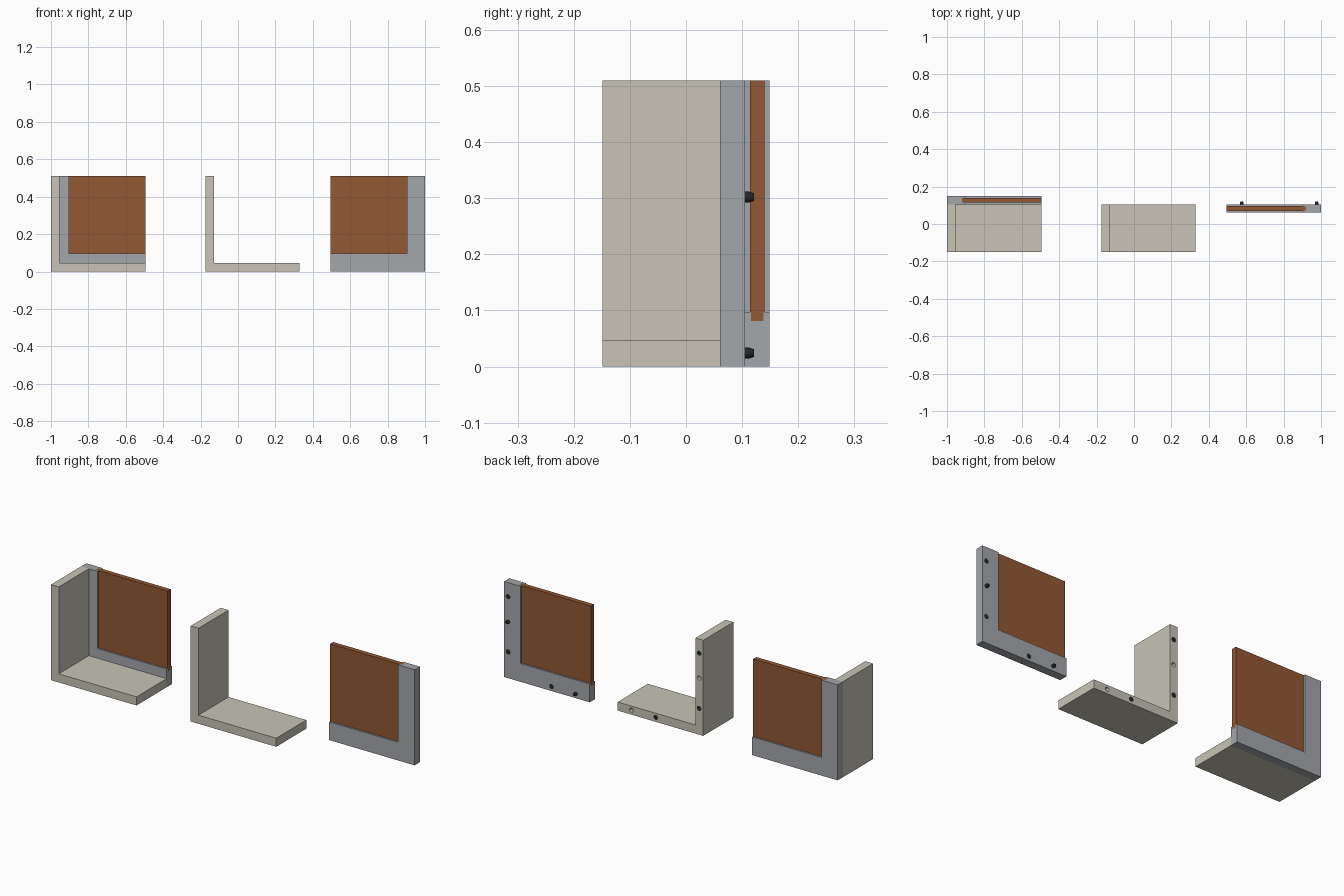
import bpy, bmesh, math
from mathutils import Matrix, Vector

cube = bpy.data.objects.get("Cube")
if cube:
    bpy.data.objects.remove(cube, do_unlink=True)


def material(name, rgb, rough=0.6):
    m = bpy.data.materials.new(name)
    m.use_nodes = True
    m.diffuse_color = (*rgb, 1)
    bsdf = m.node_tree.nodes["Principled BSDF"]
    bsdf.inputs["Base Color"].default_value = (*rgb, 1)
    bsdf.inputs["Roughness"].default_value = rough
    return m


BEIGE = material("beige", (0.58, 0.55, 0.47))
GREY = material("grey", (0.37, 0.385, 0.41))
BROWN = material("brown", (0.29, 0.098, 0.034))
BLACK = material("black", (0.02, 0.02, 0.022))

LENGTH, HEIGHT = 0.505, 0.51
BACK = 0.105            # joint plane between casing and frame
THICK = 0.044           # frame thickness
STILE = RAIL = 0.097    # visible frame width
TONGUE = 0.016
WALL = 0.046            # casing wall thickness


def finish(name, bm, mat):
    bmesh.ops.recalc_face_normals(bm, faces=bm.faces)
    mesh = bpy.data.meshes.new(name)
    bm.to_mesh(mesh)
    bm.free()
    if mat:
        mesh.materials.append(mat)
    ob = bpy.data.objects.new(name, mesh)
    bpy.context.collection.objects.link(ob)
    return ob


def add_prism(bm, points, y0, y1):
    """Extrude an x-z outline along y."""
    face = bm.faces.new([bm.verts.new((x, y0, z)) for x, z in points])
    ext = bmesh.ops.extrude_face_region(bm, geom=[face])["geom"]
    bmesh.ops.translate(bm, vec=(0, y1 - y0, 0),
                        verts=[v for v in ext if isinstance(v, bmesh.types.BMVert)])


def rect(x0, x1, z0, z1):
    return [(x0, z0), (x1, z0), (x1, z1), (x0, z1)]


def ell(x, side, inset, width):
    """L outline: upright at x, foot running towards side."""
    a, b, c = x + side * inset, x + side * (inset + width), x + side * LENGTH
    return [(a, inset), (c, inset), (c, inset + width), (b, inset + width),
            (b, HEIGHT), (a, HEIGHT)]


def pin(name, x, z, y0, y1, radius, mat, tip=None):
    bm = bmesh.new()
    turn = Matrix.Translation(Vector((x, (y0 + y1) / 2, z))) @ Matrix.Rotation(-math.pi / 2, 4, "X")
    bmesh.ops.create_cone(bm, cap_ends=True, segments=24, radius1=radius,
                          radius2=tip or radius, depth=y1 - y0, matrix=turn)
    ob = finish(name, bm, mat)
    for p in ob.data.polygons:
        p.use_smooth = len(p.vertices) == 4
    return ob


def cut(ob, cutter):
    mod = ob.modifiers.new("cut", "BOOLEAN")
    mod.operation, mod.solver, mod.object = "DIFFERENCE", "EXACT", cutter
    cutter.hide_render = True
    cutter.hide_set(True)


def casing(name, x, side):
    bm = bmesh.new()
    add_prism(bm, ell(x, side, 0, WALL), -0.149, BACK)
    return finish(name, bm, BEIGE)


def framed_panel(prefix, x, side, y0):
    # grooved frame
    bm = bmesh.new()
    add_prism(bm, ell(x, side, 0, STILE), y0, y0 + THICK)
    frame = finish(prefix + "_frame", bm, GREY)
    mid, half, body = y0 + THICK / 2, 0.0115, 0.013
    start = STILE - TONGUE
    bm = bmesh.new()
    add_prism(bm, rect(x + side * start, x + side * (LENGTH + 0.1), start, HEIGHT + 0.1),
              mid - half, mid + half)
    cut(frame, finish(prefix + "_groove_cutter", bm, None))
    # panel with a thin tongue along two edges
    bm = bmesh.new()
    add_prism(bm, ell(x, side, start, TONGUE), mid - half, mid + half)
    add_prism(bm, rect(x + side * STILE, x + side * LENGTH, RAIL, HEIGHT),
              mid - body, mid + body)
    finish(prefix + "_panel", bm, BROWN)
    return frame


def joints(prefix, ob, x, side, pegs):
    """Magnets, plus pegs or the matching sockets, on the back face."""
    inset = 0.024
    for i, (dx, z) in enumerate([(inset, 0.435), (inset, 0.14), (0.28, inset)]):
        px = x + side * dx
        cut(ob, pin(f"{prefix}_magnet_cutter_{i}", px, z, BACK - 0.02, BACK + 0.02, 0.013, None))
        pin(f"{prefix}_magnet_{i}", px, z, BACK - 0.02, BACK - 0.001, 0.013, BLACK)
    for i, (dx, z) in enumerate([(inset, 0.302), (0.424, inset)]):
        px = x + side * dx
        if pegs:
            pin(f"{prefix}_peg_{i}", px, z, BACK - 0.02, BACK + 0.008, 0.0095, BLACK)
            pin(f"{prefix}_peg_tip_{i}", px, z, BACK + 0.008, BACK + 0.016, 0.0095, BLACK, 0.007)
        else:
            cut(ob, pin(f"{prefix}_socket_cutter_{i}", px, z, BACK - 0.02, BACK + 0.02, 0.011, None))


# Assembled corner: casing in front of the framed panel
casing("assembled_casing", -1.0, 1)
framed_panel("assembled", -1.0, 1, BACK)

# Loose casing with sockets and magnets
joints("loose_casing", casing("loose_casing", -0.175, 1), -0.175, 1, False)

# Loose framed panel, turned the other way, with pegs and magnets
joints("loose_frame", framed_panel("loose", 1.0, -1, BACK - THICK), 1.0, -1, True)
